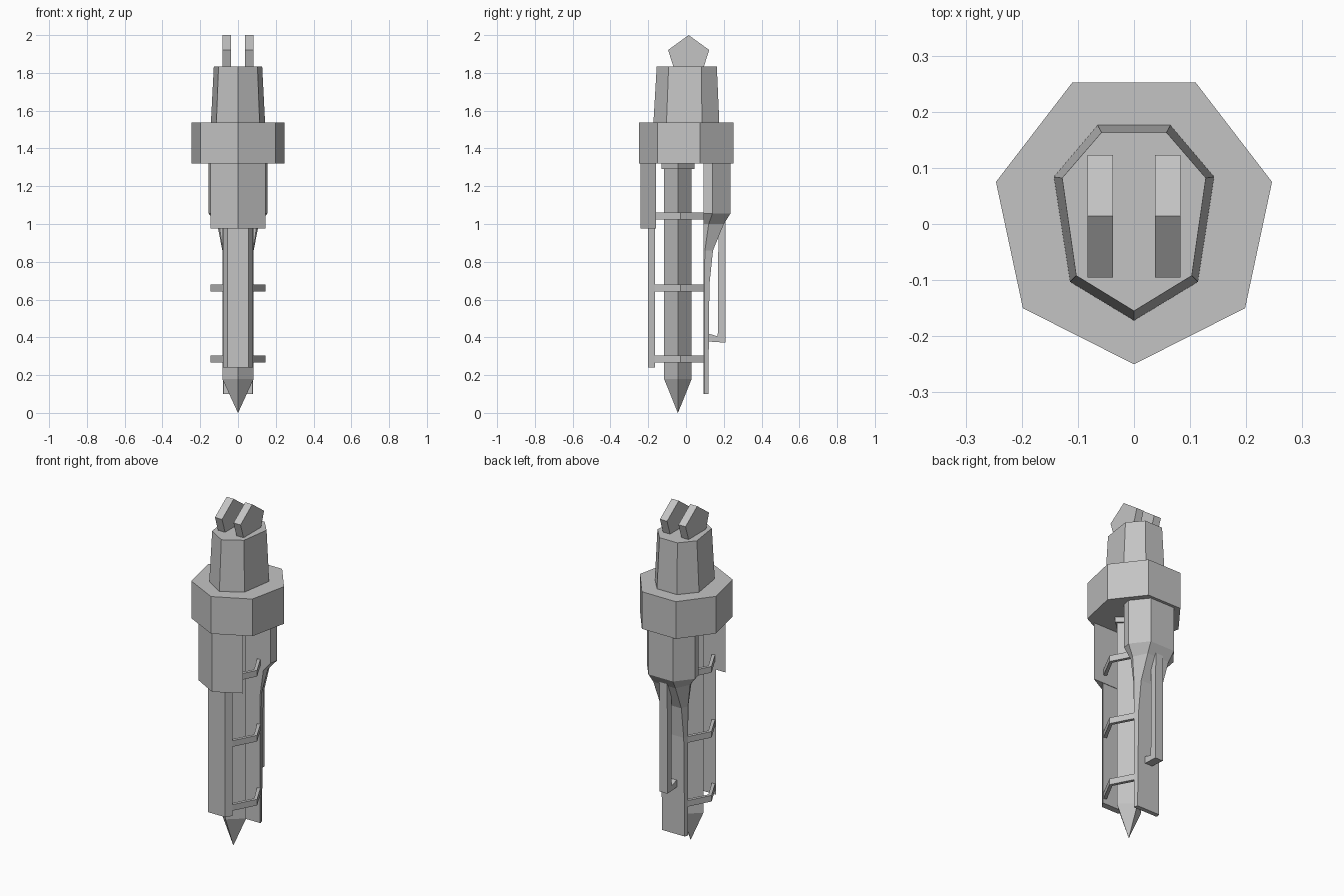
import bpy, bmesh

cube = bpy.data.objects.get("Cube")
if cube:
    bpy.data.objects.remove(cube, do_unlink=True)

grey = bpy.data.materials.new("plain grey")
grey.use_nodes = True
COL = (0.55, 0.55, 0.55, 1)
grey.diffuse_color = COL
grey.node_tree.nodes["Principled BSDF"].inputs["Base Color"].default_value = COL


def finish(bm, name):
    bmesh.ops.recalc_face_normals(bm, faces=bm.faces[:])
    me = bpy.data.meshes.new(name)
    bm.to_mesh(me)
    bm.free()
    me.materials.append(grey)
    ob = bpy.data.objects.new(name, me)
    bpy.context.collection.objects.link(ob)
    return ob


def loft(name, rings):
    """Skin a list of equal-length closed rings of 3D points and cap both ends."""
    bm = bmesh.new()
    loops = [[bm.verts.new(p) for p in r] for r in rings]
    n = len(loops[0])
    for a, b in zip(loops, loops[1:]):
        for i in range(n):
            j = (i + 1) % n
            bm.faces.new((a[i], a[j], b[j], b[i]))
    bm.faces.new(loops[0][::-1])
    bm.faces.new(loops[-1])
    return finish(bm, name)


def mirrored(half):
    """Complete a half outline (x >= 0, front to back) across x = 0."""
    return half + [(-x, y) for x, y in reversed(half) if x > 0]


def at(outline, z):
    return [(x, y, z) for x, y in outline]


# Seven-sided collar and the tapered head above it
collar = mirrored([(0, -.25), (.198, -.15), (.246, .075), (.11, .252)])
loft("collar", [at(collar, 1.32), at(collar, 1.538)])
head_low = mirrored([(0, -.172), (.114, -.103), (.143, .084), (.065, .176)])
head_top = mirrored([(0, -.155), (.103, -.092), (.128, .082), (.058, .163)])
loft("head", [at(head_low, 1.53), at(head_low, 1.545), at(head_top, 1.835)])

# Pair of five-sided prongs
prong = [(.014, 2.0), (.123, 1.921), (.081, 1.792), (-.053, 1.792), (-.095, 1.921)]
for side, label in ((1, "left"), (-1, "right")):
    loft(label + "_prong", [[(side * x, y, z) for y, z in prong] for x in (.037, .083)])

# Central diamond rod with a pointed tip, and its seat under the collar
def diamond(rx, ry):
    return [(0, -.043 - ry), (rx, -.043), (0, -.043 + ry), (-rx, -.043)]

loft("core_rod", [at(diamond(.0005, .0005), 0), at(diamond(.083, .073), .18),
                  at(diamond(.083, .073), 1.33)])
loft("rod_seat", [at(diamond(.095, .088), 1.29), at(diamond(.095, .088), 1.33)])

# Front: V-faced shield and the long strip below it
shield = mirrored([(0, -.24), (.145, -.16)])
loft("front_shield", [at(shield, .975), at(shield, 1.33)])
strip = mirrored([(.055, -.2), (.08, -.163)])
loft("front_strip", [at(strip, .24), at(strip, 1.33)])

# Back: narrow fin that flares into the housing
# each row: height, inner half-width, middle half-width, middle y, back half-width, back y
rows = [(.10, .078, .08, .097, .074, .118),
        (.68, .078, .08, .097, .072, .124),
        (.86, .08, .083, .10, .07, .143),
        (1.0, .10, .11, .12, .072, .20),
        (1.055, .145, .155, .14, .08, .235),
        (1.33, .145, .155, .14, .08, .235)]
loft("back_fin_and_housing",
     [at(mirrored([(a, .092), (b, yb), (c, yc)]), z) for z, a, b, yb, c, yc in rows])

# Back clip: hanging bar that hooks in to the fin
clip = [(.21, 1.06), (.208, .372), (.118, .378), (.118, .42), (.168, .405), (.172, 1.06)]
loft("back_clip", [[(x, y, z) for y, z in clip] for x in (-.025, .025)])

# Three pairs of V-shaped side braces
brace = [(.074, -.165), (.145, -.03), (.074, .105), (.058, .095), (.125, -.03), (.058, -.155)]
for i, z in enumerate((.268, .643, 1.024)):
    for side, label in ((1, "left"), (-1, "right")):
        outline = [(side * x, y) for x, y in brace]
        loft(f"{label}_brace_{i + 1}", [at(outline, z), at(outline, z + .036)])
